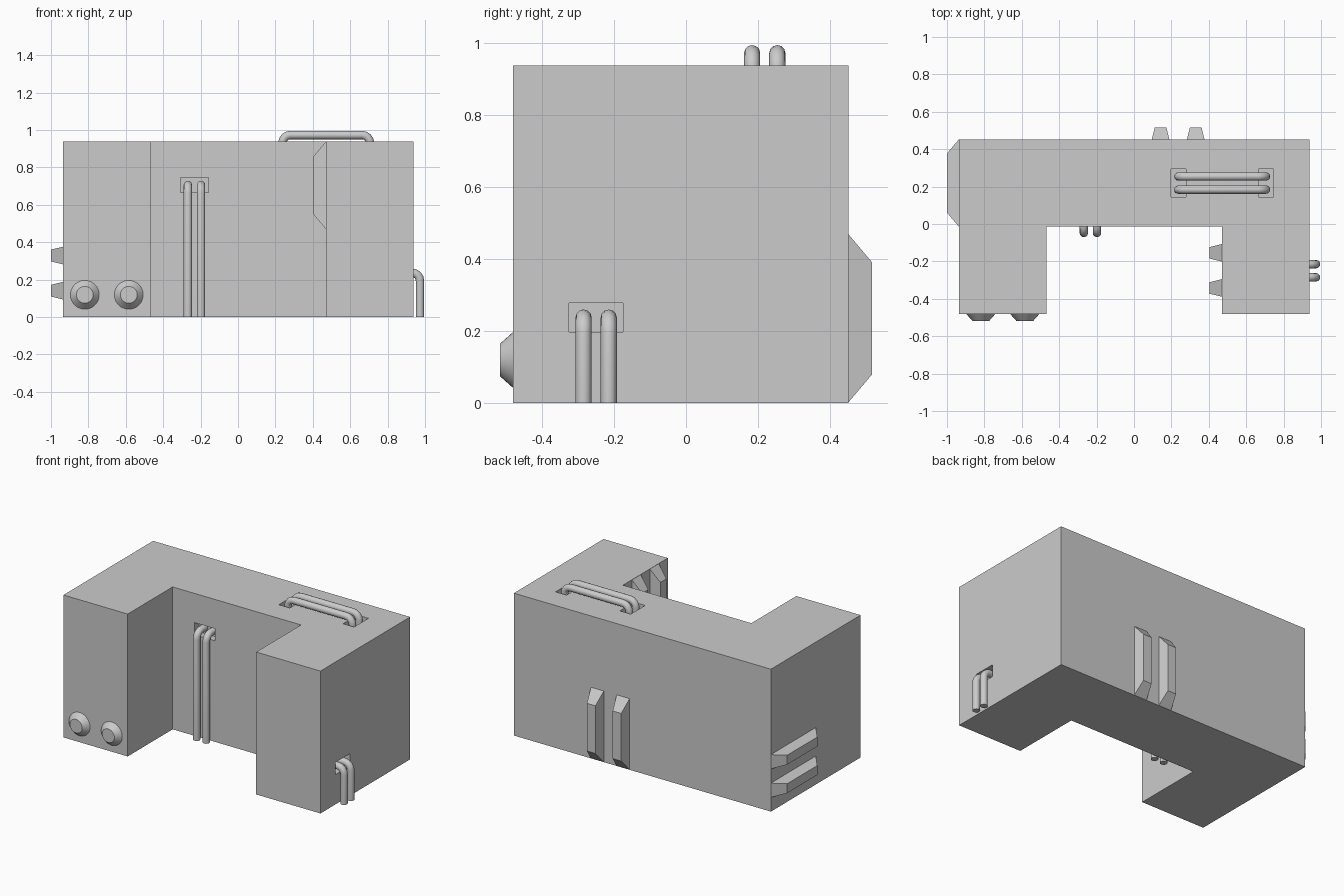
import bpy, bmesh, math
from mathutils import Vector as V

if "Cube" in bpy.data.objects:
    bpy.data.objects.remove(bpy.data.objects["Cube"])

X0, X1, X2, X3 = -0.936, -0.467, 0.47, 0.939   # plan lines of the U-shaped body
Y0, Y1, Y2 = -0.482, -0.014, 0.452
H = 0.939
X, Y, Z = V((1, 0, 0)), V((0, 1, 0)), V((0, 0, 1))
PIPE_R, BEND_R, LIFT, SINK, GAP = 0.0225, 0.043, 0.034, 0.05, 0.035


def make_object(name, bm):
    bmesh.ops.recalc_face_normals(bm, faces=bm.faces)
    mesh = bpy.data.meshes.new(name)
    bm.to_mesh(mesh)
    bm.free()
    ob = bpy.data.objects.new(name, mesh)
    bpy.context.collection.objects.link(ob)
    return ob


def select_only(ob):
    bpy.ops.object.select_all(action='DESELECT')
    ob.select_set(True)
    bpy.context.view_layer.objects.active = ob


def loft(bm, lower, upper):
    a = [bm.verts.new(p) for p in lower]
    b = [bm.verts.new(p) for p in upper]
    n = len(a)
    bm.faces.new(a)
    bm.faces.new(b)
    for i in range(n):
        bm.faces.new((a[i], a[(i + 1) % n], b[(i + 1) % n], b[i]))


def rect(c, u, v, hu, hv):
    return [c + u * (su * hu) + v * (sv * hv)
            for su, sv in ((-1, -1), (1, -1), (1, 1), (-1, 1))]


# U-shaped body
plan = [(X0, Y0), (X1, Y0), (X1, Y1), (X2, Y1), (X2, Y0), (X3, Y0), (X3, Y2), (X0, Y2)]
bm = bmesh.new()
loft(bm, [V((x, y, 0)) for x, y in plan], [V((x, y, H)) for x, y in plan])
body = make_object("body", bm)

# Shallow sockets where the pipes enter: centre, long axis, short axis, normal
sockets = [
    (V((-0.233, Y1, 0.706)), X, Z, -Y),
    (V((X3, -0.25, 0.237)), Y, Z, X),
    (V((0.237, 0.219, H)), Y, X, Z),
    (V((0.706, 0.219, H)), Y, X, Z),
]
bm = bmesh.new()
for c, u, v, n in sockets:
    loft(bm, rect(c - n * SINK, u, v, 0.075, 0.04), rect(c + n * 0.03, u, v, 0.075, 0.04))
cutter = make_object("socket_cutter", bm)
cutter.hide_render = True
mod = body.modifiers.new("sockets", 'BOOLEAN')
mod.operation, mod.object, mod.solver = 'DIFFERENCE', cutter, 'EXACT'
select_only(body)
bpy.ops.object.modifier_apply(modifier=mod.name)
bpy.data.objects.remove(cutter)


# Bevelled ribs in pairs: centre, across, along, normal
def rib_pair(name, c, u, v, n):
    for i, s in enumerate((-1, 1)):
        p = c + u * (0.094 * s)
        bm = bmesh.new()
        loft(bm, rect(p, u, v, 0.047, 0.234), rect(p + n * 0.065, u, v, 0.031, 0.157))
        make_object(f"{name}_{i + 1}", bm)


rib_pair("back_rib", V((0.236, Y2, 0.235)), X, Z, Y)
rib_pair("left_rib", V((X0, 0.219, 0.235)), Z, Y, -X)
rib_pair("inner_rib", V((X2, -0.248, 0.704)), Y, Z, -X)

# Round tapered knobs on the front
for i, x in enumerate((-0.819, -0.584)):
    rings = [[V((x + r * math.cos(a), y, 0.119 + r * math.sin(a)))
              for a in (k * math.tau / 32 for k in range(32))]
             for y, r in ((Y0, 0.077), (Y0 - 0.036, 0.045))]
    bm = bmesh.new()
    loft(bm, *rings)
    knob = make_object(f"front_knob_{i + 1}", bm)
    select_only(knob)
    bpy.ops.object.shade_smooth_by_angle(angle=math.radians(30))


# Pipes: a swept circle that leaves a socket and bends along direction d
def bend(c, n, d):
    centre = c + n * (LIFT - BEND_R) + d * BEND_R
    arc = [centre - d * (BEND_R * math.cos(a)) + n * (BEND_R * math.sin(a))
           for a in (k * math.pi / 8 for k in range(5))]
    return [c - n * SINK] + arc


def pipe_pair(name, points, u):
    for i, s in enumerate((-1, 1)):
        curve = bpy.data.curves.new(f"{name}_{i + 1}", 'CURVE')
        curve.dimensions = '3D'
        curve.bevel_depth, curve.bevel_resolution = PIPE_R, 4
        curve.use_fill_caps = True
        spline = curve.splines.new('POLY')
        spline.points.add(len(points) - 1)
        for sp, p in zip(spline.points, points):
            sp.co = (*(p + u * (GAP * s)), 1)
        ob = bpy.data.objects.new(curve.name, curve)
        bpy.context.collection.objects.link(ob)
        select_only(ob)
        bpy.ops.object.convert(target='MESH')
        bpy.ops.object.shade_smooth_by_angle(angle=math.radians(40))


# Wall pipes run down to the floor
for name, (c, u, v, n) in zip(("front_pipe", "right_pipe"), sockets):
    foot = c + n * LIFT
    foot.z = 0
    pipe_pair(name, bend(c, n, -Z) + [foot], u)

# Roof pipes run between two sockets
start, end = sockets[2][0], sockets[3][0]
pipe_pair("roof_pipe", bend(start, Z, X) + bend(end, Z, -X)[::-1], Y)
